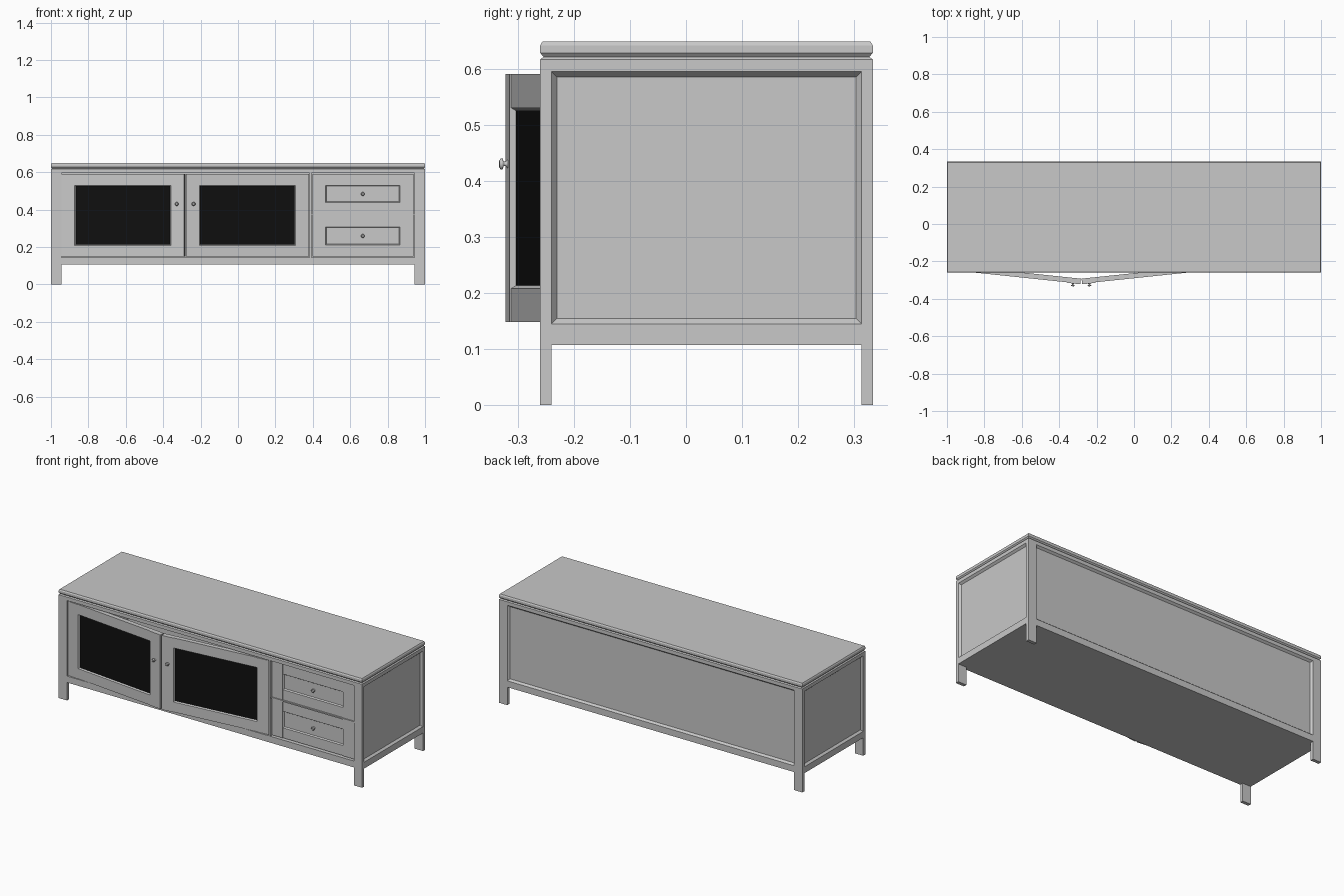
import bpy, bmesh, math
from mathutils import Matrix

if "Cube" in bpy.data.objects:
    bpy.data.objects.remove(bpy.data.objects["Cube"])


def material(name, value):
    m = bpy.data.materials.new(name)
    m.diffuse_color = (value, value, value, 1)
    m.use_nodes = True
    m.node_tree.nodes["Principled BSDF"].inputs["Base Color"].default_value = m.diffuse_color
    return m


GREY = material("grey_paint", 0.58)
BLACK = material("black_glass", 0.005)


def frame(u, v, w, origin=(0, 0, 0)):
    """Matrix whose local axes are u (across), v (up), w (outward)."""
    m = Matrix((u, v, w)).transposed().to_4x4()
    m.translation = origin
    return m


X, Y, Z = (1, 0, 0), (0, 1, 0), (0, 0, 1)
NX, NY = (-1, 0, 0), (0, -1, 0)
FRONT = frame(X, Z, NY)
MIRROR_X = Matrix.Scale(-1, 4, X)


def finish(bm, name, matrix):
    bm.transform(matrix)
    bmesh.ops.recalc_face_normals(bm, faces=bm.faces)
    mesh = bpy.data.meshes.new(name)
    bm.to_mesh(mesh)
    bm.free()
    mesh.materials.append(GREY)
    mesh.materials.append(BLACK)
    ob = bpy.data.objects.new(name, mesh)
    bpy.context.collection.objects.link(ob)
    return ob


def loft(name, rings, matrix=Matrix(), glass=False):
    """Closed solid through rectangles (u0, u1, v0, v1, w)."""
    bm = bmesh.new()
    loops = [[bm.verts.new(p) for p in ((a, c, w), (b, c, w), (b, d, w), (a, d, w))]
             for a, b, c, d, w in rings]
    for lo, hi in zip(loops, loops[1:]):
        for i in range(4):
            j = (i + 1) % 4
            bm.faces.new((lo[i], lo[j], hi[j], hi[i]))
    bm.faces.new(loops[0][::-1])
    cap = bm.faces.new(loops[-1])
    cap.material_index = 1 if glass else 0
    return finish(bm, name, matrix)


def box(name, x0, x1, y0, y1, z0, z1, matrix=Matrix()):
    return loft(name, [(x0, x1, y0, y1, z0), (x0, x1, y0, y1, z1)], matrix)


def recessed(name, outer, opening, w0, w1, bevel, depth, matrix, glass=False):
    """Slab with a sunken panel surrounded by a sloped moulding."""
    a, b, c, d = opening
    inner = (a + bevel, b - bevel, c + bevel, d - bevel)
    return loft(name, [(*outer, w0), (*outer, w1), (*opening, w1), (*inner, w1 - depth)],
                matrix, glass)


def knob(name, matrix):
    profile = [(.008, 0), (.004, .003), (.004, .007), (.010, .009),
               (.010, .012), (.006, .015)]
    n = 20
    bm = bmesh.new()
    loops = [[bm.verts.new((r * math.cos(2 * math.pi * i / n),
                            r * math.sin(2 * math.pi * i / n), w)) for i in range(n)]
             for r, w in profile]
    for lo, hi in zip(loops, loops[1:]):
        for i in range(n):
            j = (i + 1) % n
            bm.faces.new((lo[i], lo[j], hi[j], hi[i])).smooth = True
    bm.faces.new(loops[0][::-1])
    bm.faces.new(loops[-1])
    return finish(bm, name, matrix)


def panelled_front(name, width, z0, z1, matrix, thick, glass=False):
    """Two stiles, with rails and a sunken panel between them."""
    s, rail = .072, .06
    box(name + "_stile_a", 0, s, z0, z1, -thick, 0, matrix)
    box(name + "_stile_b", width - s, width, z0, z1, -thick, 0, matrix)
    recessed(name + "_panel", (s, width - s, z0, z1),
             (s, width - s, z0 + rail, z1 - rail), -thick, -.003, .005, .008, matrix, glass)


# Carcass: side walls with sunken panels, and the back
YF, YB, Z0, Z1 = -.26, .333, .107, .615
for name, m in (("right_side", Matrix()), ("left_side", MIRROR_X)):
    recessed(name, (YF, YB, Z0, Z1), (-.24, .313, .145, .595),
             .945, 1, .01, .012, m @ frame(Y, Z, X))
recessed("back", (-.945, .945, Z0, Z1), (-.945, .945, .145, .595),
         .313, YB, .01, .012, frame(NX, Z, Y))

# Floor, rails and divider
box("floor", -.945, .945, YF, .313, Z0, .125)
box("bottom_rail", -.945, .945, YF, -.235, .125, .145)
box("top_rail", -.945, .945, YF, .313, .595, Z1)
box("divider", .382, .394, YF, .313, .125, .595)

# Thin plate legs
for side, x0 in (("left", -1), ("right", .945)):
    box(side + "_front_leg", x0, x0 + .055, YF, YF + .02, 0, Z0)
    box(side + "_back_leg", x0, x0 + .055, YB - .02, YB, 0, Z0)

# Top board with a V groove under its edge
loft("top_board", [(-1 + i, 1 - i, YF + i, YB - i, z) for i, z in
                   ((0, .612), (0, .616), (.006, .621), (0, .628), (0, .641), (.004, .648))])

# Two glass doors, slightly open, mirrored about the gap between them
hinge = Matrix.Translation((-.945, -.253, 0)) @ Matrix.Rotation(math.radians(-6), 4, 'Z') @ FRONT
flip = Matrix.Translation((-.565, 0, 0)) @ MIRROR_X
for name, m in (("left_door", hinge), ("right_door", flip @ hinge)):
    panelled_front(name, .661, .148, .59, m, .03, glass=True)
    knob(name + "_knob", m @ Matrix.Translation((.622, .43, 0)))

# Two drawers
for name, z0, z1 in (("lower_drawer", .15, .368), ("upper_drawer", .377, .59)):
    m = Matrix.Translation((.397, -.249, 0)) @ FRONT
    panelled_front(name, .541, z0, z1, m, .3)
    knob(name + "_knob", m @ Matrix.Translation((.2705, (z0 + z1) / 2, -.011)))
box("drawer_rail", .394, .945, -.254, -.2, .369, .376)
